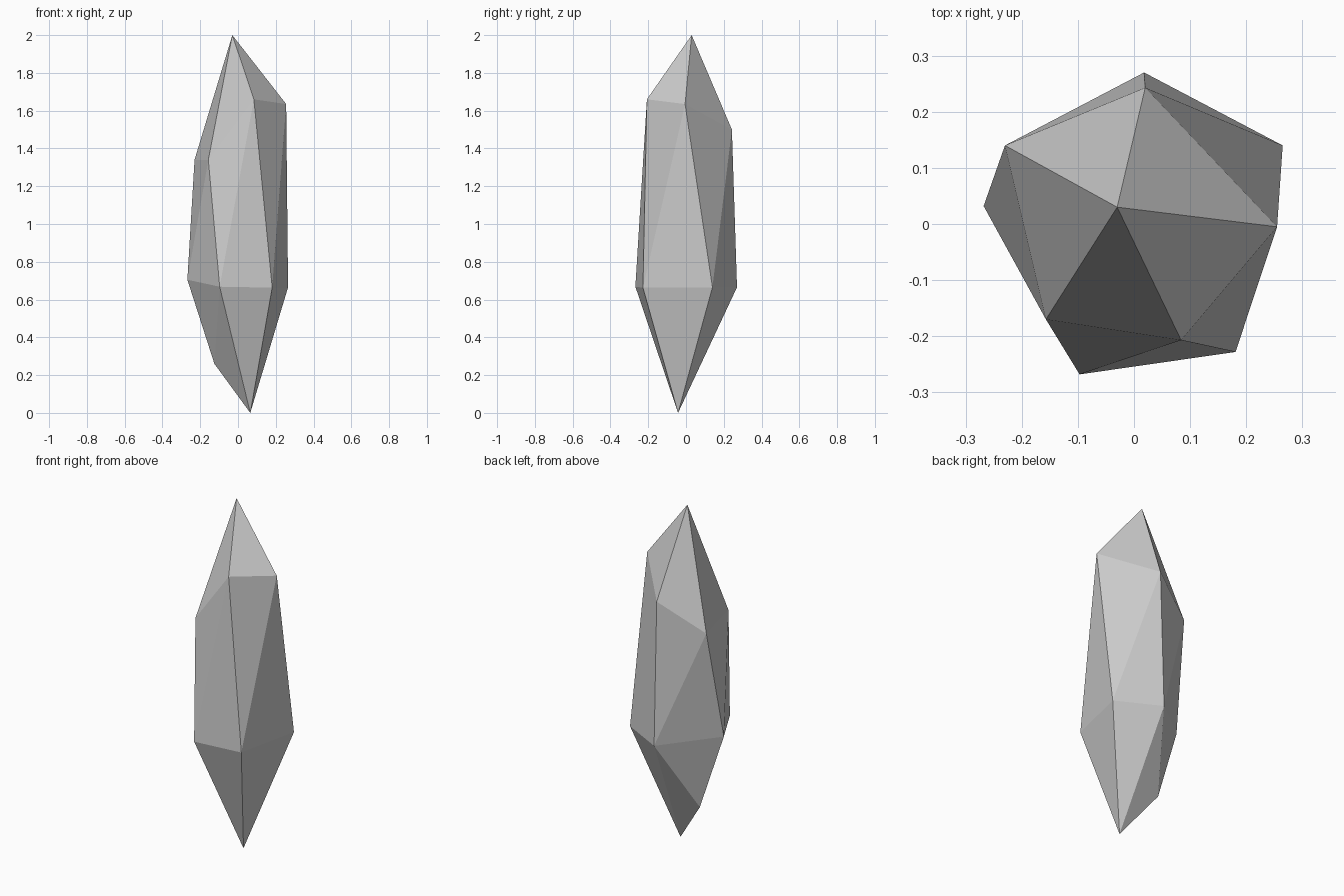
import bpy, bmesh

if "Cube" in bpy.data.objects:
    bpy.data.objects.remove(bpy.data.objects["Cube"])

# Crystal corners: tips, upper ring, lower ring, and one low chipped corner
tips = [(-0.03, 0.03, 2.0), (0.065, -0.042, 0.0)]
upper = [(0.02, 0.243, 1.5), (-0.23, 0.14, 1.34), (-0.157, -0.17, 1.34),
         (0.084, -0.207, 1.66), (0.255, -0.005, 1.635)]
lower = [(0.018, 0.27, 0.665), (-0.268, 0.032, 0.705), (-0.097, -0.268, 0.668),
         (0.181, -0.228, 0.663), (0.265, 0.14, 0.665)]
chip = [(-0.125, 0.05, 0.26)]

# Wrap the corners in a faceted convex skin
bm = bmesh.new()
for co in tips + upper + lower + chip:
    bm.verts.new(co)
bmesh.ops.convex_hull(bm, input=bm.verts[:])
bmesh.ops.recalc_face_normals(bm, faces=bm.faces[:])

mesh = bpy.data.meshes.new("crystal_shard")
bm.to_mesh(mesh)
bm.free()
shard = bpy.data.objects.new("crystal_shard", mesh)
bpy.context.collection.objects.link(shard)
